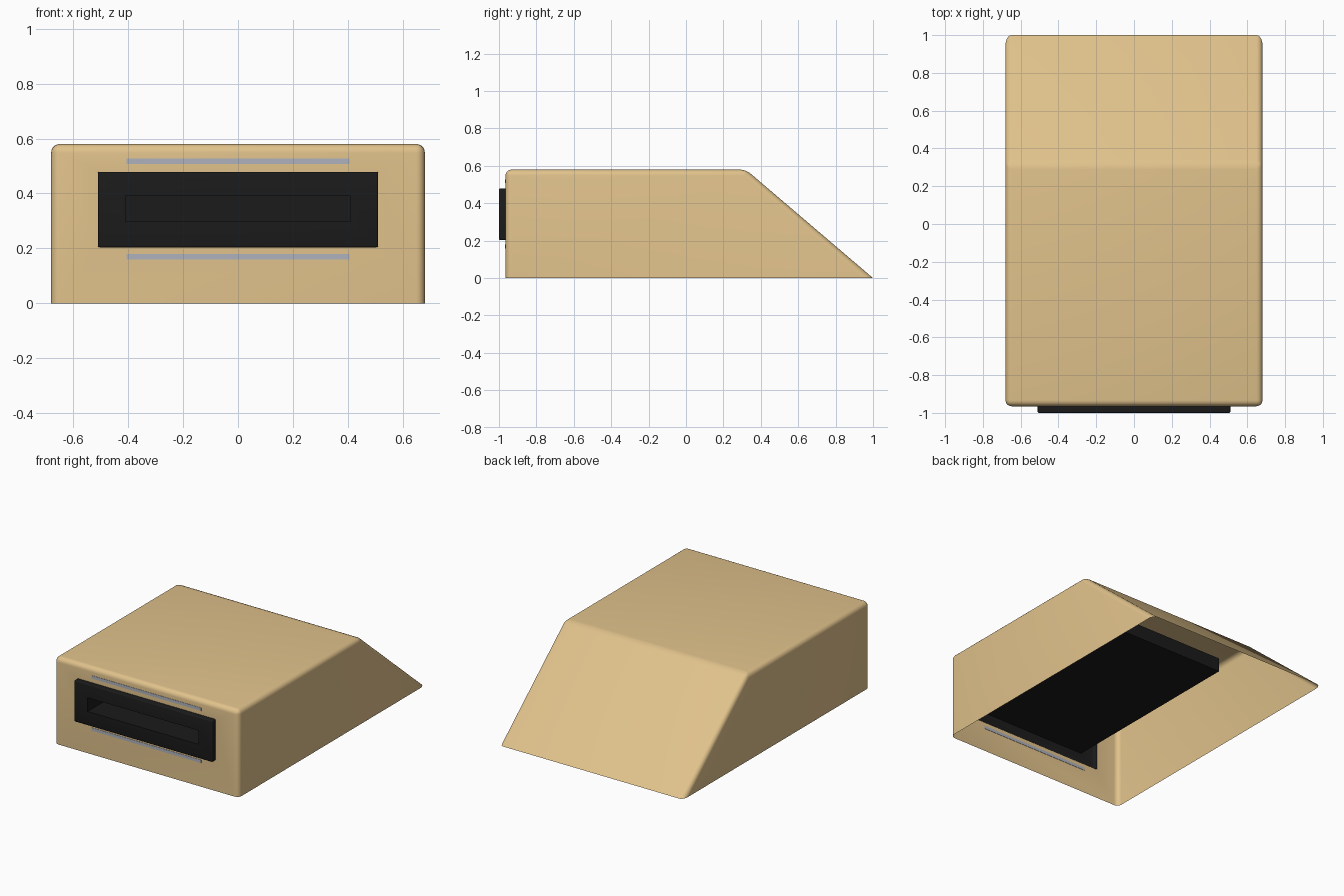
import bpy, bmesh
from mathutils import Vector

if "Cube" in bpy.data.objects:
    bpy.data.objects.remove(bpy.data.objects["Cube"])


def material(name, color):
    m = bpy.data.materials.new(name)
    m.diffuse_color = (*color, 1)
    m.use_nodes = True
    m.node_tree.nodes["Principled BSDF"].inputs["Base Color"].default_value = m.diffuse_color
    return m


def finish(bm, name, mat):
    mesh = bpy.data.meshes.new(name)
    bm.to_mesh(mesh)
    bm.free()
    mesh.materials.append(mat)
    ob = bpy.data.objects.new(name, mesh)
    bpy.context.collection.objects.link(ob)
    bpy.ops.object.select_all(action='DESELECT')
    ob.select_set(True)
    bpy.context.view_layer.objects.active = ob
    bpy.ops.object.shade_smooth_by_angle(angle=0.6)
    return ob


def box(bm, lo, hi):
    geom = bmesh.ops.create_cube(bm, size=1)
    for v in geom['verts']:
        v.co = Vector([lo[i] if v.co[i] < 0 else hi[i] for i in range(3)])


def front_face(bm):
    faces = [f for f in bm.faces if f.normal.y < -0.99]
    return max(faces, key=lambda f: f.calc_area())


def inset_rect(bm, face, hx, z0, z1):
    # inset a front face and fit the inner loop to a rectangle
    bmesh.ops.inset_individual(bm, faces=[face], thickness=0.01)
    c = face.calc_center_median()
    for v in face.verts:
        v.co.x = hx if v.co.x > c.x else -hx
        v.co.z = z1 if v.co.z > c.z else z0
    return face


tan = material("tan", (0.75, 0.54, 0.26))
black = material("black", (0.011, 0.011, 0.011))
grey = material("blue_grey", (0.43, 0.45, 0.51))

# Thin shell, open underneath, with a sloping back
FRONT = -0.965
profile = [(FRONT, 0), (FRONT, 0.58), (0.32, 0.58), (1.0, 0)]
bm = bmesh.new()
sides = [[bm.verts.new((x, y, z)) for y, z in profile] for x in (-0.68, 0.68)]
for s in sides:
    bm.faces.new(s)
for i in range(3):
    bm.faces.new((sides[0][i], sides[0][i + 1], sides[1][i + 1], sides[1][i]))
bmesh.ops.recalc_face_normals(bm, faces=bm.faces[:])
if sum(f.normal.z for f in bm.faces) < 0:
    bmesh.ops.reverse_faces(bm, faces=bm.faces[:])
bmesh.ops.bevel(bm, geom=[e for e in bm.edges if not e.is_boundary],
                offset=0.032, segments=5, profile=0.5, affect='EDGES')
bm.normal_update()

# Opening in the front wall behind the bezel
opening = inset_rect(bm, front_face(bm), 0.509, 0.205, 0.478)
bmesh.ops.delete(bm, geom=[opening], context='FACES_ONLY')
finish(bm, "shell", tan)

# Bezel with a deep slot running back into the shell
bm = bmesh.new()
box(bm, (-0.51, -1.0, 0.204), (0.51, FRONT + 0.001, 0.479))
bm.normal_update()
back = [f for f in bm.faces if f.normal.y > 0.9]
bmesh.ops.delete(bm, geom=back, context='FACES_ONLY')
bmesh.ops.bevel(bm, geom=[e for e in bm.edges if not e.is_boundary],
                offset=0.007, segments=3, profile=0.5, affect='EDGES')
bm.normal_update()
slot = inset_rect(bm, front_face(bm), 0.41, 0.298, 0.39)
new = bmesh.ops.extrude_discrete_faces(bm, faces=[slot])['faces'][0]
for v in new.verts:
    v.co.y = 0.335
bmesh.ops.recalc_face_normals(bm, faces=bm.faces[:])
bm.normal_update()
finish(bm, "slot_bezel", black)

# Thin strips above and below the bezel, visible on both sides of the wall
for name, z in (("upper_strip", 0.517), ("lower_strip", 0.169)):
    bm = bmesh.new()
    box(bm, (-0.405, FRONT - 0.002, z - 0.01), (0.405, FRONT + 0.002, z + 0.01))
    finish(bm, name, grey)
